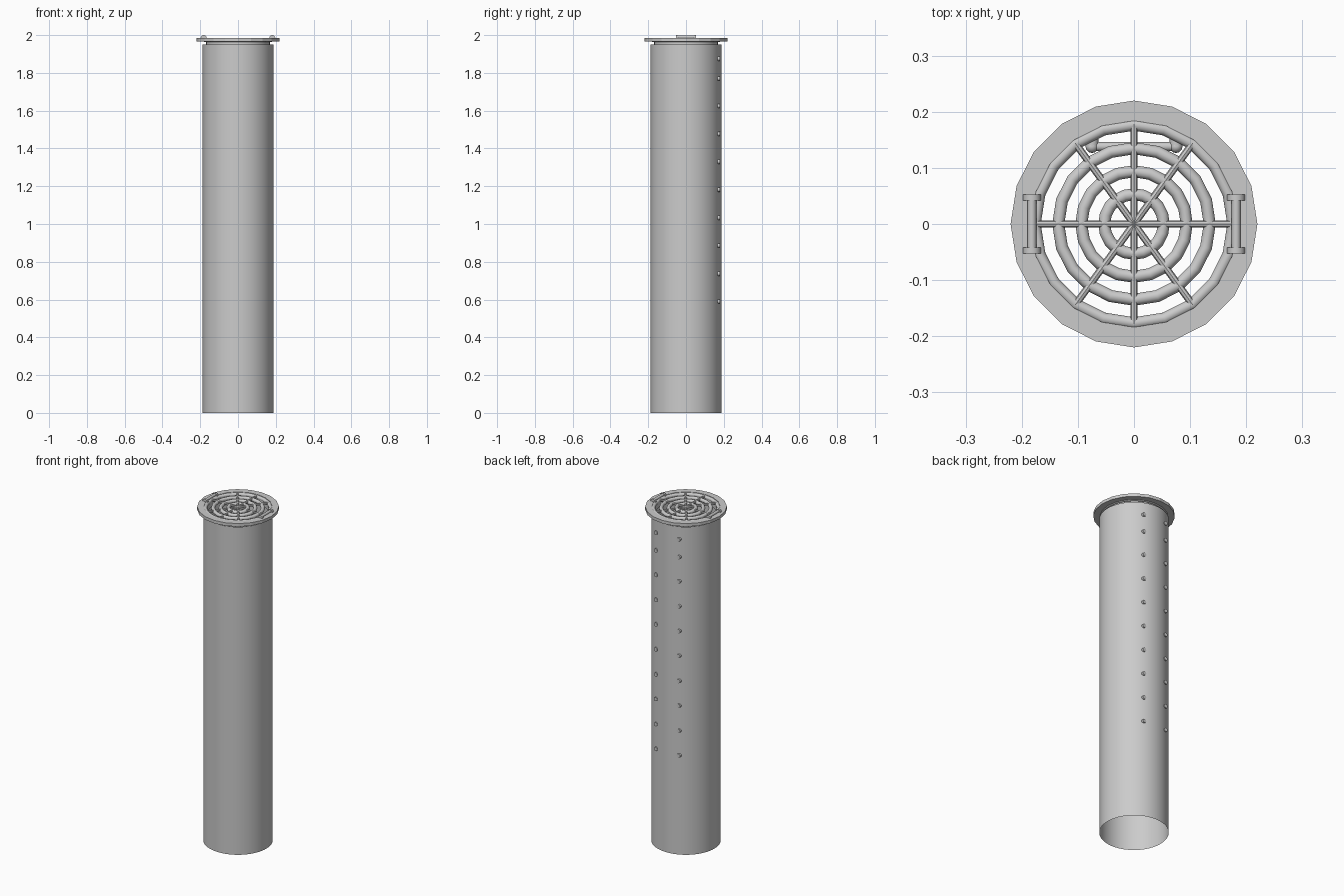
import bpy, math
from mathutils import Vector

if "Cube" in bpy.data.objects:
    bpy.data.objects.remove(bpy.data.objects["Cube"])


def finish(obj, name, smooth=True):
    obj.name = name
    if smooth:
        bpy.ops.object.shade_smooth_by_angle(angle=math.radians(40))
    return obj


def rod(name, a, b, r, sides=12):
    a, b = Vector(a), Vector(b)
    d = b - a
    bpy.ops.mesh.primitive_cylinder_add(
        vertices=sides, radius=r, depth=d.length, location=(a + b) / 2,
        rotation=d.to_track_quat('Z', 'Y').to_euler())
    return finish(bpy.context.object, name)


def lathe(name, profile, sides, closed=True, smooth=False):
    # revolve an (r, z) profile; first vertex of each ring lies on +y
    n = len(profile)
    verts, faces = [], []
    for i in range(sides):
        t = math.pi / 2 + 2 * math.pi * i / sides
        verts += [(r * math.cos(t), r * math.sin(t), z) for r, z in profile]
    for i in range(sides):
        j = (i + 1) % sides
        for k in range(n if closed else n - 1):
            m = (k + 1) % n
            faces.append((i * n + k, j * n + k, j * n + m, i * n + m))
    me = bpy.data.meshes.new(name)
    me.from_pydata(verts, [], faces)
    obj = bpy.data.objects.new(name, me)
    bpy.context.collection.objects.link(obj)
    bpy.ops.object.select_all(action='DESELECT')
    obj.select_set(True)
    bpy.context.view_layer.objects.active = obj
    return finish(obj, name, smooth)


# Open shaft pipe
lathe("shaft_pipe", [(0.187, 0), (0.187, 1.95)], 64, closed=False, smooth=True)

# Lid flange and the collar under it
lathe("lid_flange", [(0.184, 1.967), (0.22, 1.967), (0.22, 1.985), (0.184, 1.985)], 20)
lathe("lid_collar", [(0.166, 1.942), (0.169, 1.942), (0.169, 1.97), (0.166, 1.97)], 40, smooth=True)

# Concentric grate rings
for i, major in enumerate((0.177, 0.135, 0.094, 0.053)):
    section = [(major + 0.0108 * math.cos(a * math.pi / 6),
                1.9745 + 0.0108 * math.sin(a * math.pi / 6)) for a in range(12)]
    lathe(f"grate_ring_{i}", section, 20, smooth=True)

# Grate cross bars
for deg in (0, 54, 90, 126):
    c, s = math.cos(math.radians(deg)), math.sin(math.radians(deg))
    p = Vector((0.178 * c, 0.178 * s, 1.979))
    rod(f"grate_bar_{deg}", p, (-p.x, -p.y, p.z), 0.0065, 8)

# Lid handles
for side in (-1, 1):
    x = 0.182 * side
    rod("handle_bar", (x, -0.05, 1.990), (x, 0.05, 1.990), 0.008)
    for y in (-0.047, 0.047):
        rod("handle_mount", (x, y - 0.0055, 1.984), (x, y + 0.0055, 1.984), 0.016, 16)

# Ladder rungs with legs through the back wall
for z in (1.875, 1.77, 1.625, 1.477, 1.33, 1.182, 1.033, 0.886, 0.737, 0.59):
    rod("ladder_rung", (-0.075, 0.138, z), (0.075, 0.138, z), 0.008)
    for x in (-0.075, 0.075):
        rod("rung_leg", (x, 0.138, z), (x, 0.179, z), 0.0115)
        bpy.ops.mesh.primitive_uv_sphere_add(
            segments=12, ring_count=8, radius=0.0115, location=(x, 0.138, z))
        finish(bpy.context.object, "rung_elbow")
